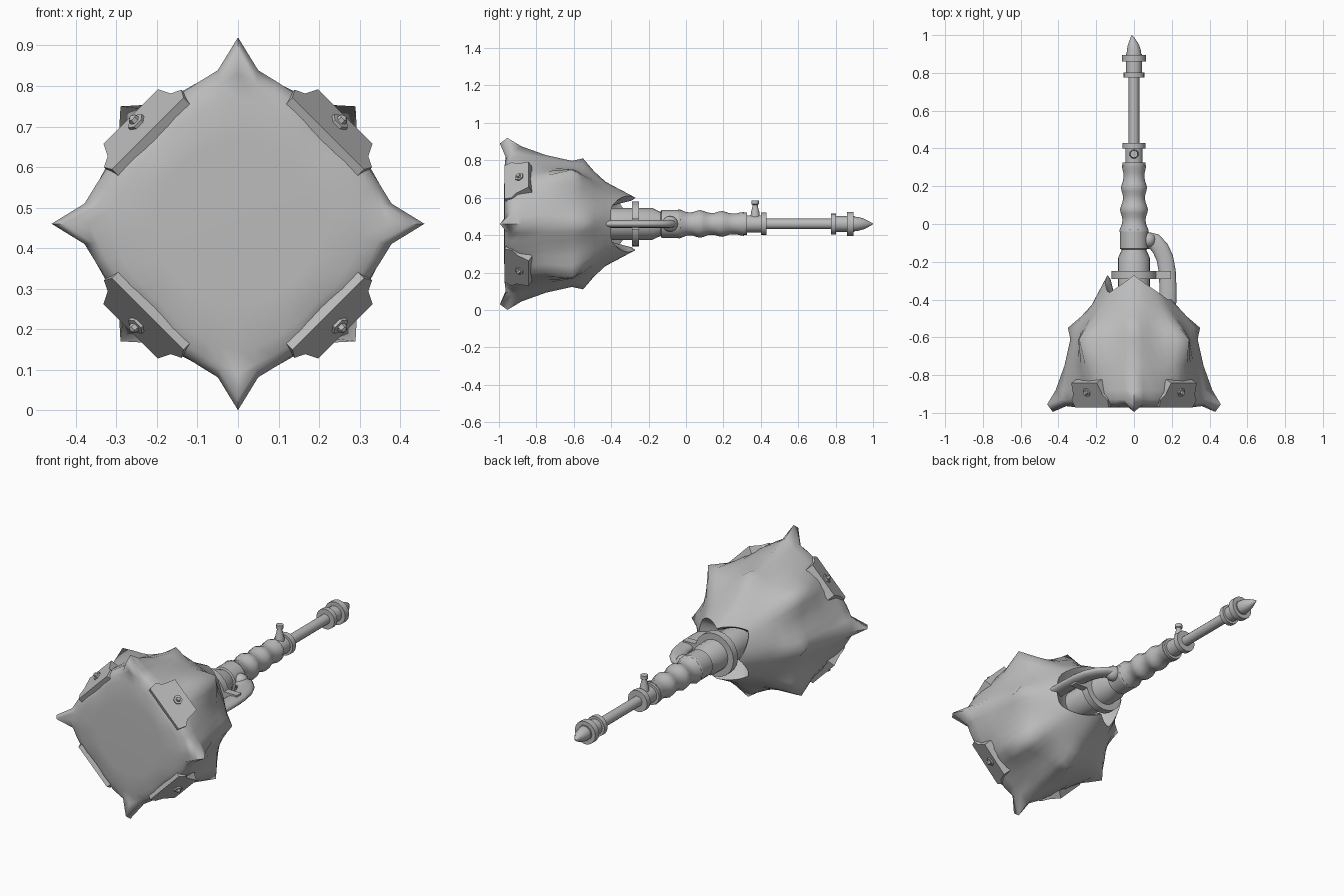
import bpy, bmesh, math
from mathutils import Vector, Matrix

if "Cube" in bpy.data.objects:
    bpy.data.objects.remove(bpy.data.objects["Cube"])

AXIS_Z = 0.46
grey = bpy.data.materials.new("plain grey")
grey.diffuse_color = (0.5, 0.5, 0.5, 1)
grey.use_nodes = True
grey.node_tree.nodes["Principled BSDF"].inputs["Base Color"].default_value = grey.diffuse_color


def finish(name, bm, angle=40):
    bmesh.ops.recalc_face_normals(bm, faces=bm.faces)
    me = bpy.data.meshes.new(name)
    bm.to_mesh(me)
    bm.free()
    me.materials.append(grey)
    ob = bpy.data.objects.new(name, me)
    bpy.context.collection.objects.link(ob)
    bpy.ops.object.select_all(action='DESELECT')
    ob.select_set(True)
    bpy.context.view_layer.objects.active = ob
    bpy.ops.object.shade_smooth_by_angle(angle=math.radians(angle))
    return ob


def skin(bm, rings, cap_start=True, cap_end=True):
    """Bridge a list of equal-length closed rings of points."""
    rows = [[bm.verts.new(p) for p in ring] for ring in rings]
    n = len(rows[0])
    for a, b in zip(rows, rows[1:]):
        for i in range(n):
            j = (i + 1) % n
            bm.faces.new((a[i], a[j], b[j], b[i]))
    if cap_start:
        bm.faces.new(rows[0])
    if cap_end:
        bm.faces.new(rows[-1])


def lathe(name, profile, seg=16, shift=0.0):
    """Turn (y, radius) pairs around the long axis; shift bends the end in x."""
    bm = bmesh.new()
    last = len(profile) - 1
    rings = []
    for k, (y, r) in enumerate(profile):
        dx = shift * (k / last) ** 2
        rings.append([(dx + r * math.cos(2 * math.pi * i / seg), y,
                       AXIS_Z + r * math.sin(2 * math.pi * i / seg)) for i in range(seg)])
    skin(bm, rings)
    return finish(name, bm)


# Spiked head: radii from a cardinal direction (0 deg) to a diagonal (45 deg)
rows = [
    (-0.972, [.20, .20, .20, .20, .20, .20, .20]),
    (-0.970, [.31, .305, .30, .29, .285, .28, .275]),
    (-0.958, [.37, .347, .337, .327, .315, .30, .295]),
    (-0.950, [.43, .362, .350, .338, .325, .312, .305]),
    (-0.930, [.46, .382, .364, .352, .338, .325, .32]),
    (-0.88, [.415, .378, .362, .355, .348, .345, .345]),
    (-0.75, [.368, .36, .35, .342, .345, .355, .365]),
    (-0.61, [.337, .33, .322, .322, .338, .37, .41]),
    (-0.55, [.35, .322, .305, .297, .305, .325, .345]),
    (-0.49, [.28, .275, .27, .266, .268, .272, .28]),
    (-0.43, [.225, .225, .222, .22, .22, .222, .225]),
]
forward = {2: .005, 3: .045, 4: .025}  # the four big spikes lean forward
N = 48


def around(fn):
    ring = []
    for i in range(N):
        a = 2 * math.pi * i / N
        d = min(i % 12, 12 - i % 12)
        r, y = fn(a, d)
        ring.append((r * math.cos(a), y, AXIS_Z + r * math.sin(a)))
    return ring


def petal(a):
    """Length of the pointed rear petals: top, bottom and a broad left one."""
    deg = math.degrees(a) % 360
    up = min(abs(deg - 90), abs(deg - 270))
    return max(0.0, 1 - up / 63, 1 - abs(deg - 180) / 58)


bm = bmesh.new()
rings = [around(lambda a, d, k=k: (rows[k][1][d], rows[k][0] - (forward.get(k, 0) if d == 0 else 0)))
         for k in range(len(rows))]
# rear rim with its petals, then the inner lining
rings.append(around(lambda a, d: (.20 - .06 * petal(a), -.40 + .13 * petal(a))))
rings.append(around(lambda a, d: (.185 - .06 * petal(a), -.41 + .12 * petal(a))))
rings.append(around(lambda a, d: (.08, -.47)))
skin(bm, rings)
finish("spiked_head", bm, 75)

# Leaning armour plates with a bolt, set on each diagonal of the front rim
outline = [(-.125, 0), (.125, 0), (.135, .3), (.11, .5), (.095, 1),
           (-.095, 1), (-.11, .5), (-.135, .3)]
for q in range(4):
    a = math.pi / 4 + q * math.pi / 2
    out = Vector((math.cos(a), 0, math.sin(a)))
    tan = Vector((-math.sin(a), 0, math.cos(a)))
    lean = out * .06 + Vector((0, .13, 0))
    normal = (out * .13 + Vector((0, -.06, 0))).normalized()
    base = Vector((0, -.965, AXIS_Z)) + out * .302

    bm = bmesh.new()
    skin(bm, [[base + tan * t + lean * s + normal * h for t, s in outline] for h in (-.03, .014)])
    finish("armour_plate", bm, 25)

    bm = bmesh.new()
    mid = base + lean * .62
    side = normal.cross(tan)
    rings = []
    for h, r in ((.005, .024), (.022, .024), (.023, .013), (.034, .011), (.038, .004)):
        rings.append([mid + normal * h + (tan * math.cos(k * math.pi / 3) + side * math.sin(k * math.pi / 3)) * r
                      for k in range(6)])
    skin(bm, rings)
    finish("plate_bolt", bm, 30)

# Neck, collars, grip, shaft and end fittings
lathe("neck", [(-.48, .085), (-.18, .085), (-.14, .066), (.0, .06)], 20)
lathe("neck_collar", [(-.29, .12), (-.25, .12)], 20)
lathe("grip_collar", [(-.135, .066), (-.13, .075), (-.03, .075), (-.02, .066)], 20)
grip = []
for k in range(19):
    t = k / 18
    bump = abs(math.cos(math.pi * 3 * t))
    grip.append((-.04 + .35 * t, .063 - .009 * t + (.016 - .006 * t) * bump ** 3))
lathe("wavy_grip", grip, 12)
lathe("socket", [(.28, .046), (.43, .046)])
for y0, y1, r in ((.30, .325, .06), (.40, .43, .06), (.775, .802, .056), (.86, .895, .064)):
    lathe("ring_band", [(y0, r), (y1, r)])
lathe("shaft", [(.40, .028), (.80, .028)], 12)
lathe("end_sleeve", [(.79, .042), (.90, .042)])
lathe("pointed_tip", [(.89, .04), (.92, .037), (.95, .029), (.98, .014), (1.0, .001)], 12, -.012)

# Upright peg on the socket
bm = bmesh.new()
rings = []
for z, r in ((.49, .026), (.525, .022), (.545, .016), (.562, .014), (.566, .02), (.585, .02)):
    rings.append([(r * math.cos(k * math.pi / 6), .37 + r * math.sin(k * math.pi / 6), z) for k in range(12)])
skin(bm, rings)
finish("socket_peg", bm)

# Flat curved strap from the grip collar to the head, on the right side
path = [(.06, -.085), (.11, -.095), (.14, -.13), (.163, -.18), (.176, -.25), (.18, -.34), (.178, -.46)]
bm = bmesh.new()
rings = []
for k, (x, y) in enumerate(path):
    p, n = path[max(k - 1, 0)], path[min(k + 1, len(path) - 1)]
    d = Vector((n[0] - p[0], n[1] - p[1], 0)).normalized()
    w = Vector((-d.y, d.x, 0))
    rings.append([Vector((x, y, AXIS_Z)) + w * .045 * math.cos(i * math.pi / 6)
                  + Vector((0, 0, .022 * math.sin(i * math.pi / 6))) for i in range(12)])
skin(bm, rings)
finish("side_strap", bm, 60)

# Strap joint and the bar that holds the strap
bm = bmesh.new()
bmesh.ops.create_uvsphere(bm, u_segments=14, v_segments=8, radius=.042,
                          matrix=Matrix.Translation((.075, -.085, AXIS_Z)))
finish("strap_joint", bm, 60)
bm = bmesh.new()
bmesh.ops.create_cube(bm, size=1, matrix=Matrix.Translation((.14, -.27, AXIS_Z))
                      @ Matrix.Diagonal((.11, .04, .06, 1)))
finish("strap_bar", bm)
